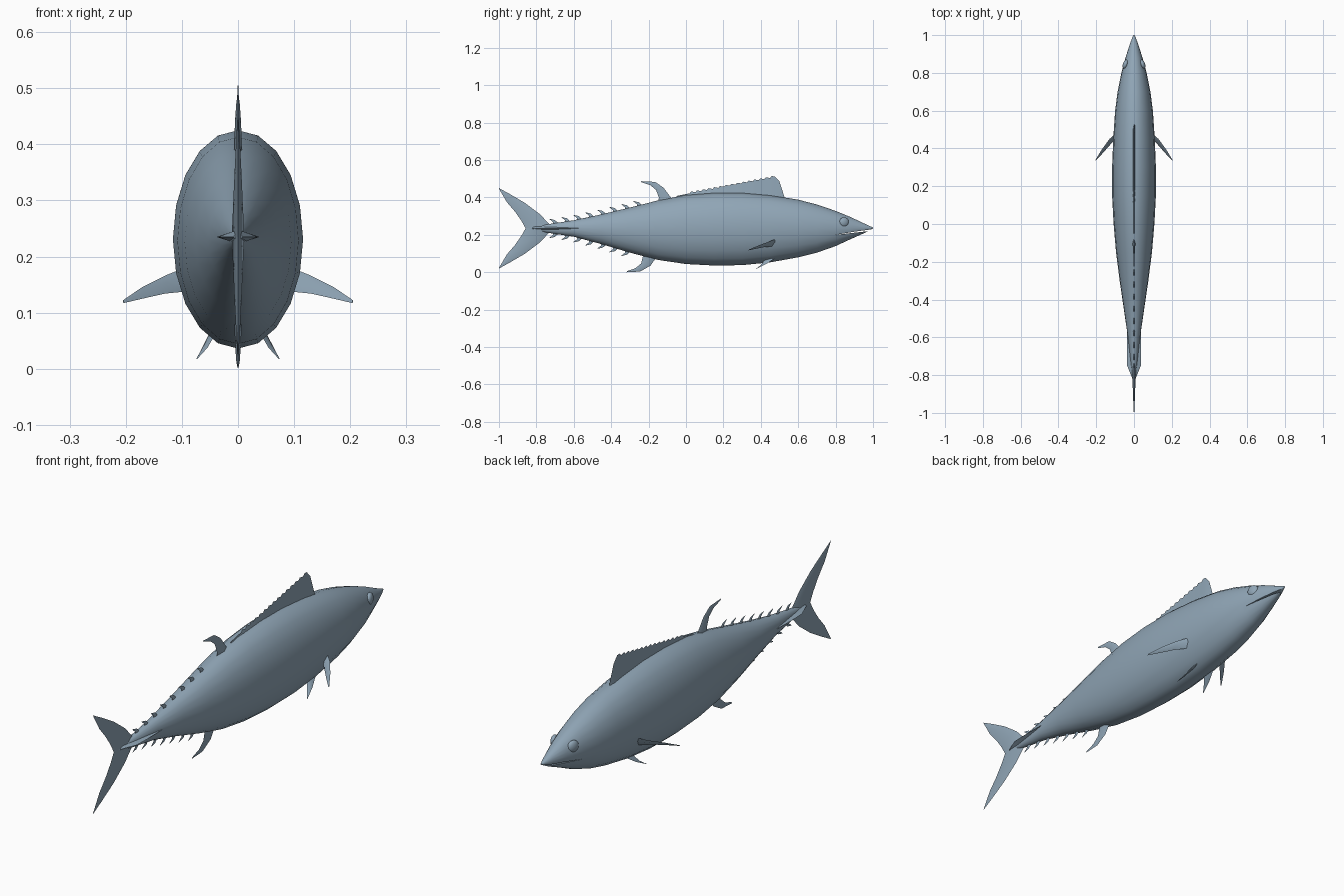
import bpy, bmesh, math
from mathutils import Vector

if bpy.data.objects.get("Cube"):
    bpy.data.objects.remove(bpy.data.objects["Cube"])

skin = bpy.data.materials.new("blue_grey_skin")
skin.use_nodes = True
colour = (0.28, 0.38, 0.47, 1)
skin.diffuse_color = colour
skin.node_tree.nodes["Principled BSDF"].inputs["Base Color"].default_value = colour


def finish(name, bm):
    """Turn a bmesh into a coloured object."""
    bmesh.ops.recalc_face_normals(bm, faces=bm.faces)
    mesh = bpy.data.meshes.new(name)
    bm.to_mesh(mesh)
    bm.free()
    obj = bpy.data.objects.new(name, mesh)
    bpy.context.collection.objects.link(obj)
    mesh.materials.append(skin)
    return obj


def activate(obj):
    bpy.ops.object.select_all(action='DESELECT')
    obj.select_set(True)
    bpy.context.view_layer.objects.active = obj


def smooth(obj):
    activate(obj)
    bpy.ops.object.shade_smooth_by_angle(angle=math.radians(40))


def loft(name, rings):
    """Skin a list of equal rings and cap both ends."""
    bm = bmesh.new()
    loops = [[bm.verts.new(p) for p in ring] for ring in rings]
    count = len(loops[0])
    for a, b in zip(loops, loops[1:]):
        for i in range(count):
            j = (i + 1) % count
            bm.faces.new((a[i], a[j], b[j], b[i]))
    bm.faces.new(loops[0])
    bm.faces.new(loops[-1])
    return finish(name, bm)


def fin(name, lead, trail, thick):
    """Blade with a lens section, thinning from root to tip."""
    lead = [Vector(p) for p in lead]
    trail = [Vector(p) for p in trail]
    span = (lead[-1] + trail[-1]) - (lead[0] + trail[0])
    normal = (trail[0] - lead[0]).cross(span).normalized()
    rings = []
    for i, (a, b) in enumerate(zip(lead, trail)):
        t = normal * thick * (1 - 0.9 * i / (len(lead) - 1))
        middle = a.lerp(b, 0.4)
        rings.append((a, middle + t, b, middle - t))
    smooth(loft(name, rings))


def upright(points):
    return [(0, y, z) for y, z in points]


# Body stations: y, top, bottom, half width
stations = [
    (-0.83, 0.242, 0.228, 0.004), (-0.75, 0.255, 0.213, 0.016),
    (-0.6, 0.278, 0.19, 0.032), (-0.45, 0.31, 0.15, 0.054),
    (-0.3, 0.346, 0.105, 0.076), (-0.15, 0.384, 0.066, 0.095),
    (0, 0.413, 0.044, 0.108), (0.15, 0.425, 0.036, 0.116),
    (0.3, 0.425, 0.038, 0.116), (0.45, 0.412, 0.053, 0.11),
    (0.6, 0.388, 0.08, 0.1), (0.7, 0.362, 0.105, 0.087),
    (0.8, 0.328, 0.14, 0.067), (0.88, 0.295, 0.177, 0.045),
    (0.95, 0.262, 0.208, 0.023), (0.985, 0.246, 0.226, 0.01),
    (1, 0.24, 0.234, 0.003)]


def outline(y, column):
    """Body height or width at y, between stations."""
    for a, b in zip(stations, stations[1:]):
        if a[0] <= y <= b[0]:
            f = (y - a[0]) / (b[0] - a[0])
            return a[column] + f * (b[column] - a[column])


SIDES = 20
rings = []
for y, top, bottom, half in stations:
    ring = []
    for i in range(SIDES):
        angle = math.tau * i / SIDES
        ring.append((half * math.sin(angle), y,
                     (top + bottom) / 2 + (top - bottom) / 2 * math.cos(angle)))
    rings.append(ring)
body = loft("body", rings)

# Mouth slit cut through the snout
cutter = loft("mouth_cutter", [
    [(x, 0.8, 0.2), (x, 1.02, 0.225), (x, 1.02, 0.233), (x, 0.9, 0.217)]
    for x in (-0.2, 0.2)])
cutter.hide_render = True
cut = body.modifiers.new("mouth", 'BOOLEAN')
cut.operation = 'DIFFERENCE'
cut.solver = 'EXACT'
cut.object = cutter
activate(body)
bpy.ops.object.modifier_apply(modifier=cut.name)
bpy.data.objects.remove(cutter)
smooth(body)

# Tail fin: two mirrored lobes
lead = [(-0.72, 0.01), (-0.78, 0.075), (-0.86, 0.135), (-0.94, 0.182), (-1, 0.215)]
trail = [(-0.855, -0.005), (-0.88, 0.04), (-0.915, 0.09), (-0.958, 0.14), (-0.999, 0.21)]
for name, s in (("upper_tail_lobe", 1), ("lower_tail_lobe", -1)):
    fin(name, upright([(y, 0.235 + s * z) for y, z in lead]),
        upright([(y, 0.235 + s * z) for y, z in trail]), 0.011)

# Second dorsal fin and anal fin, both swept sickles
fin("second_dorsal_fin",
    upright([(-0.05, 0.36), (-0.085, 0.405), (-0.12, 0.452), (-0.165, 0.483), (-0.24, 0.487)]),
    upright([(-0.15, 0.36), (-0.145, 0.4), (-0.16, 0.44), (-0.19, 0.465), (-0.238, 0.481)]),
    0.009)
fin("anal_fin",
    upright([(-0.13, 0.115), (-0.155, 0.085), (-0.19, 0.035), (-0.245, 0.004), (-0.317, 0)]),
    upright([(-0.245, 0.13), (-0.23, 0.085), (-0.24, 0.047), (-0.27, 0.022), (-0.315, 0.006)]),
    0.009)

# First dorsal fin: ridge with a row of spine teeth
ridge = [(-0.05, 0.408)]
TEETH = 15
for i in range(TEETH):
    y = 0.02 + 0.46 * i / TEETH
    z = 0.428 + 0.19 * (y - 0.02)
    ridge += [(y, z - 0.006), (y + 0.008, z + 0.004)]
ridge += [(0.475, 0.513), (0.5, 0.485), (0.527, 0.4)]
smooth(loft("first_dorsal_fin", [
    [(-0.006, y, outline(y, 1) - 0.015), (0, y, z), (0.006, y, outline(y, 1) - 0.015)]
    for y, z in ridge]))

# Finlets along the back and belly of the tail stem
for label, column, s, count in (("upper", 1, 1, 8), ("lower", 2, -1, 7)):
    for i in range(count):
        y = -0.7 + 0.064 * i
        base = outline(y, column)
        fin(f"{label}_finlet_{i + 1}",
            upright([(y + 0.025, base - s * 0.008), (y, base + s * 0.016), (y - 0.03, base + s * 0.023)]),
            upright([(y - 0.01, base - s * 0.012), (y - 0.011, base + s * 0.006), (y - 0.029, base + s * 0.02)]),
            0.005)

# Paired parts on both flanks
for side, s in (("left", 1), ("right", -1)):
    fin(f"{side}_pectoral_fin",
        [(s * 0.09, 0.485, 0.182), (s * 0.13, 0.45, 0.166), (s * 0.17, 0.395, 0.146), (s * 0.205, 0.338, 0.122)],
        [(s * 0.09, 0.46, 0.138), (s * 0.13, 0.415, 0.134), (s * 0.17, 0.37, 0.125), (s * 0.204, 0.334, 0.117)],
        0.006)
    fin(f"{side}_pelvic_fin",
        [(s * 0.044, 0.475, 0.075), (s * 0.06, 0.43, 0.045), (s * 0.074, 0.375, 0.018)],
        [(s * 0.038, 0.42, 0.066), (s * 0.054, 0.4, 0.038), (s * 0.073, 0.372, 0.017)],
        0.005)
    # Thin horizontal keel on the tail stem
    smooth(loft(f"{side}_tail_keel", [
        [(0, y, 0.248), (s * half, y, 0.235), (0, y, 0.222)]
        for y, half in ((-0.82, 0.008), (-0.75, 0.036), (-0.68, 0.038), (-0.56, 0.036))]))
    bm = bmesh.new()
    bmesh.ops.create_uvsphere(bm, u_segments=20, v_segments=12, radius=0.026)
    eye = finish(f"{side}_eye", bm)
    eye.scale.x = 0.55
    eye.location = (s * 0.045, 0.845, 0.268)
    eye.rotation_euler.z = s * 0.3
    smooth(eye)
